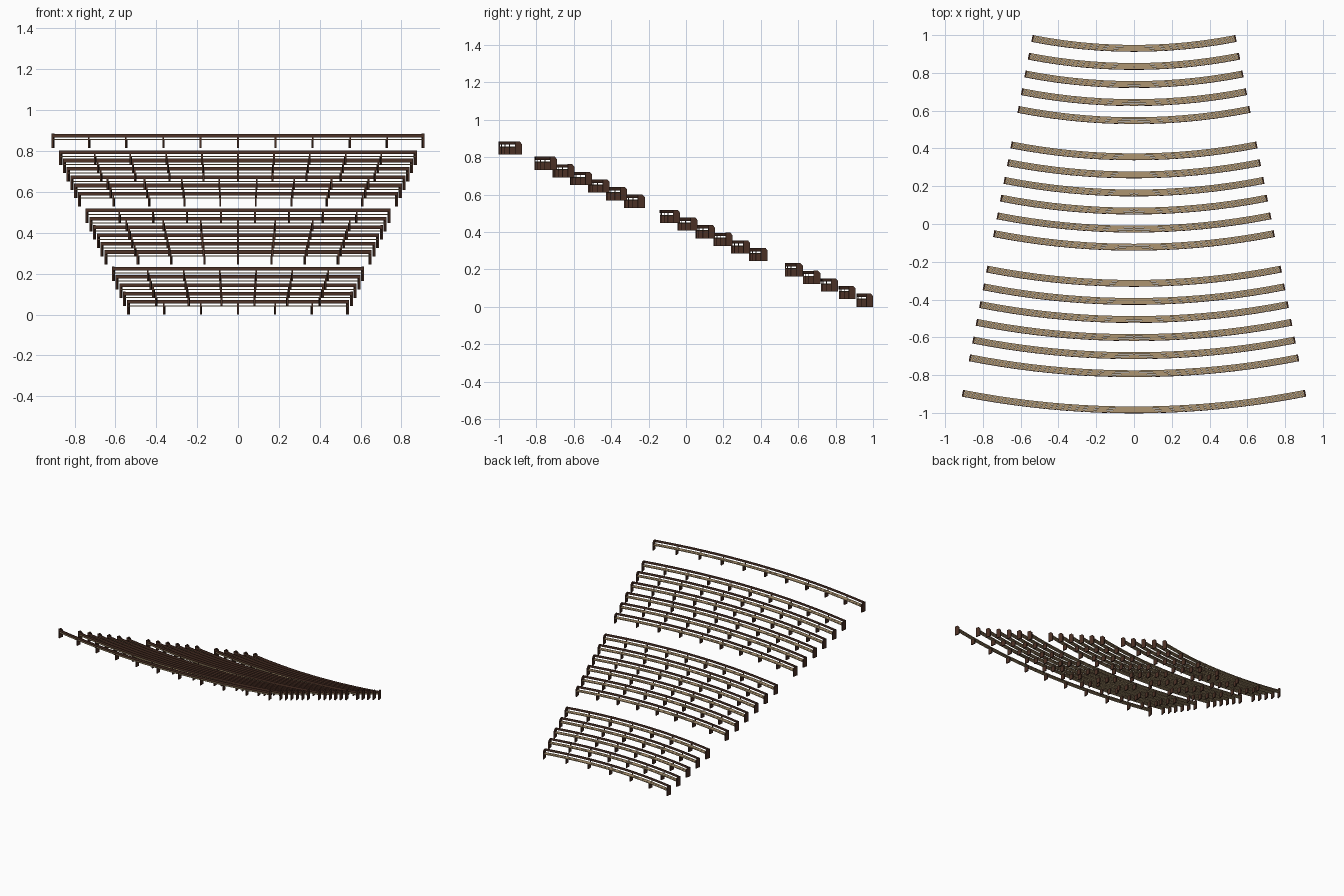
import bpy, bmesh, math

if "Cube" in bpy.data.objects:
    bpy.data.objects.remove(bpy.data.objects["Cube"])

APEX_Y = 3.74        # common centre of all the arcs
HALF_ANGLE = 0.1935  # half the sector
R0, R_STEP, Z_STEP = 2.81, 0.0957, 0.0407
BAY = 0.183          # longest distance between legs


def material(name, col):
    m = bpy.data.materials.new(name)
    m.diffuse_color = (*col, 1)
    m.use_nodes = True
    m.node_tree.nodes["Principled BSDF"].inputs["Base Color"].default_value = m.diffuse_color
    return m


TAN = material("tan_wood", (0.42, 0.30, 0.165))
BROWN = material("dark_brown_support", (0.075, 0.032, 0.020))


def place(r, s, a, z):
    """Point on an arc of radius r; s is the offset towards the centre."""
    return ((r - s) * math.sin(a), APEX_Y - (r - s) * math.cos(a), z)


def sweep(bm, profile, r, z0, angles):
    """Sweep a closed (s, z) profile through the given angles."""
    rings = [[bm.verts.new(place(r, s, a, z0 + z)) for s, z in profile] for a in angles]
    n = len(profile)
    for p, q in zip(rings, rings[1:]):
        for i in range(n):
            j = (i + 1) % n
            bm.faces.new((p[i], p[j], q[j], q[i]))
    bm.faces.new(rings[0][::-1])
    bm.faces.new(rings[-1])


def box(s0, s1, z0, z1):
    return [(s0, z0), (s1, z0), (s1, z1), (s0, z1)]


def finish(bm, name, mat):
    bmesh.ops.recalc_face_normals(bm, faces=bm.faces)
    me = bpy.data.meshes.new(name)
    bm.to_mesh(me)
    bm.free()
    me.materials.append(mat)
    bpy.context.collection.objects.link(bpy.data.objects.new(name, me))


# low seat of three slats, with a backrest rail behind and above it
SEAT = [box(-.0145, -.0045, .039, .044), box(-.0035, .0065, .039, .044),
        box(.0075, .018, .039, .044)]
BACK = [box(-.0184, -.0150, .053, .0705)]

# end panel with a sloped front corner; inner legs carry seat and back post
END = [(-.0184, 0), (.0184, 0), (.0184, .057), (.006, .071), (-.0184, .071)]
LEG = [(-.0182, 0), (.016, 0), (.016, .039), (-.0145, .039), (-.0145, .069), (-.0182, .069)]
LEG_T = 0.008

# rows in blocks, separated by aisles at steps 5, 12 and 19
for k in [i for i in range(21) if i not in (5, 12, 19)]:
    r, z0 = R0 + k * R_STEP, k * Z_STEP
    bays = math.ceil(2 * HALF_ANGLE * r / BAY - 0.02)
    step = 2 * HALF_ANGLE / bays
    h = LEG_T / 2 / r

    span = HALF_ANGLE - h
    angles = [span * (i / bays - 1) for i in range(2 * bays + 1)]
    for name, profiles, mat in (("seat_slats", SEAT, TAN), ("backrest", BACK, BROWN)):
        bm = bmesh.new()
        for prof in profiles:
            sweep(bm, prof, r, z0, angles)
        finish(bm, f"{name}_{k:02d}", mat)

    bm = bmesh.new()
    for i in range(bays + 1):
        a = -HALF_ANGLE + i * step
        a = max(-span, min(span, a))
        sweep(bm, END if i in (0, bays) else LEG, r, z0, (a - h, a + h))
    finish(bm, f"bench_legs_{k:02d}", BROWN)
